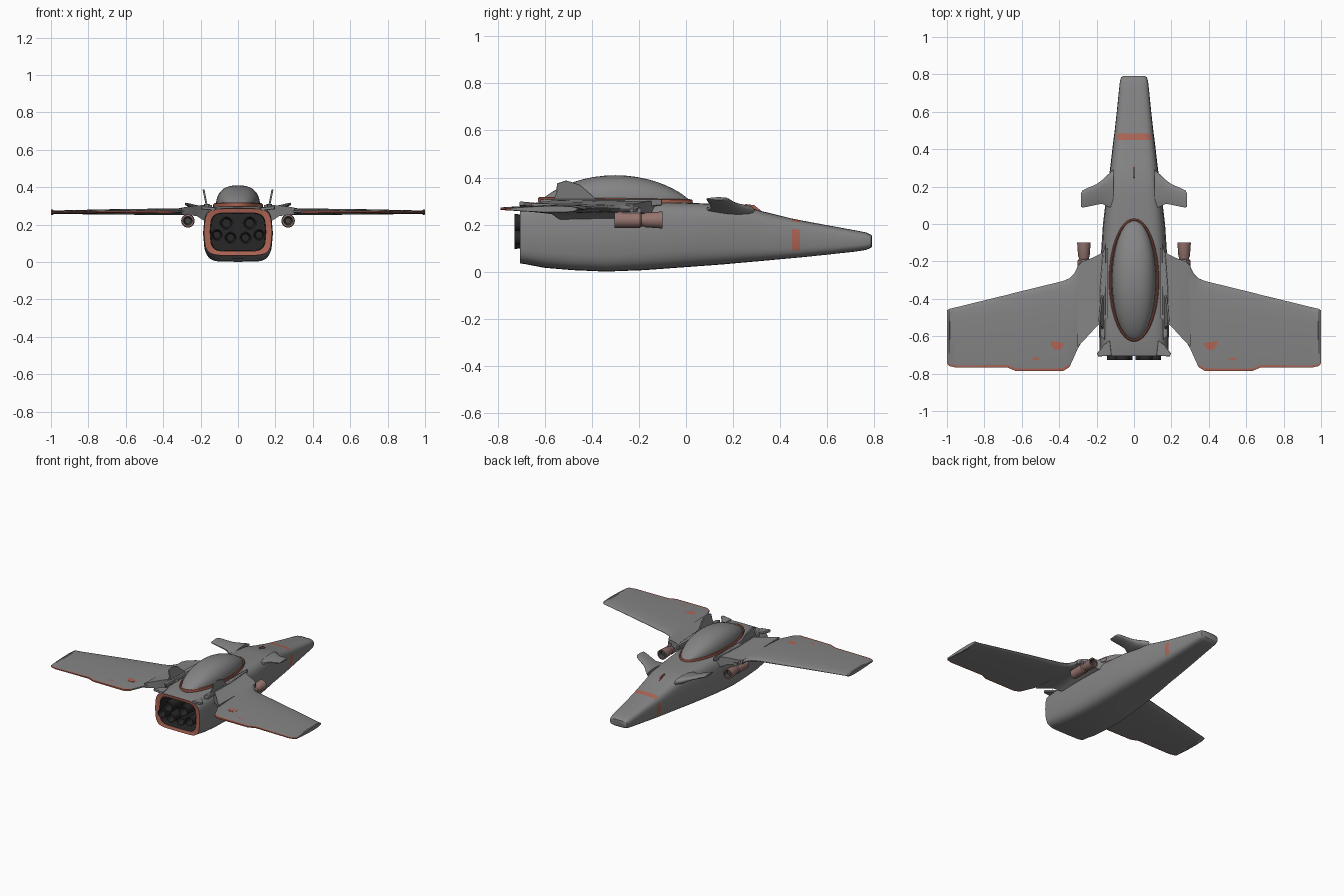
import bpy, bmesh, math
from mathutils import Vector


def mat(name, rgb):
    m = bpy.data.materials.new(name)
    m.diffuse_color = (*rgb, 1)
    return m


GREY = mat("hull grey", (0.23, 0.23, 0.235))
RED = mat("faded red", (0.42, 0.13, 0.09))
PINK = mat("dusty pink", (0.30, 0.175, 0.155))
BLACK = mat("nozzle black", (0.02, 0.02, 0.02))
DARK = mat("dark metal", (0.06, 0.06, 0.06))


def finish(name, bm, mats, mirror=False, bevel=0):
    bmesh.ops.recalc_face_normals(bm, faces=bm.faces[:])
    me = bpy.data.meshes.new(name)
    bm.to_mesh(me)
    bm.free()
    ob = bpy.data.objects.new(name, me)
    bpy.context.collection.objects.link(ob)
    for m in mats:
        me.materials.append(m)
    bpy.ops.object.select_all(action='DESELECT')
    ob.select_set(True)
    bpy.context.view_layer.objects.active = ob
    bpy.ops.object.shade_smooth_by_angle(angle=math.radians(35))
    if bevel:
        b = ob.modifiers.new("bevel", 'BEVEL')
        b.width, b.segments = bevel, 2
    if mirror:
        m = ob.modifiers.new("mirror", 'MIRROR')
        m.use_mirror_merge = False
    return ob


def loft(name, rings, mats, rule=None, mirror=False, closed=False):
    """Skin a list of equal-length rings; rule(band, centre) picks the material."""
    bm = bmesh.new()
    vs = [[bm.verts.new(p) for p in r] for r in rings]
    n = len(vs[0])
    bands = len(vs) if closed else len(vs) - 1
    for i in range(bands):
        a, b = vs[i], vs[(i + 1) % len(vs)]
        for j in range(n):
            k = (j + 1) % n
            f = bm.faces.new((a[j], a[k], b[k], b[j]))
            if rule:
                f.material_index = rule(i, f.calc_center_median())
    if not closed:
        for r, i in ((vs[0], 0), (vs[-1], bands - 1)):
            f = bm.faces.new(r)
            if rule:
                f.material_index = rule(i, f.calc_center_median())
    return finish(name, bm, mats, mirror)


def prism(name, pts, vec, material, mirror=True, bevel=0):
    bm = bmesh.new()
    a = [bm.verts.new(p) for p in pts]
    b = [bm.verts.new(Vector(p) + Vector(vec)) for p in pts]
    bm.faces.new(a)
    bm.faces.new(b)
    for i in range(len(a)):
        j = (i + 1) % len(a)
        bm.faces.new((a[i], a[j], b[j], b[i]))
    return finish(name, bm, [material], mirror, bevel)


def section(y, w, zb, zt, n, taper=0.0, s=1.0, seg=40):
    """Rounded-box cross-section, narrower towards bottom and top by taper."""
    out, zc, h = [], (zb + zt) / 2, (zt - zb) / 2
    for i in range(seg):
        a = 2 * math.pi * i / seg
        c, d = math.cos(a), math.sin(a)
        u = math.copysign(abs(c) ** (2 / n), c)
        v = math.copysign(abs(d) ** (2 / n), d)
        k = 1 - taper * v * v
        out.append((s * w * u * k, y, zc + s * h * v))
    return out


def turned(name, x, z, prof, mats, rule=None, mirror=True, seg=24):
    rings = [[(x + r * math.cos(2 * math.pi * i / seg), y, z + r * math.sin(2 * math.pi * i / seg))
              for i in range(seg)] for y, r in prof]
    return loft(name, rings, mats, rule, mirror)


# Fuselage: recessed engine bay, red rear rim, tapering body, nose
R = (0.182, 0.035, 0.285, 6, 0.09)
hull = [section(-0.58, *R, s=0.80), section(-0.70, *R, s=0.82), section(-0.705, *R)]
for st in [(-0.69, 0.183, 0.034, 0.288, 6, 0.10), (-0.60, 0.186, 0.017, 0.297, 6, 0.11),
           (-0.48, 0.187, 0.007, 0.300, 6, 0.12), (-0.34, 0.185, 0.001, 0.302, 6, 0.12),
           (-0.18, 0.178, 0.007, 0.300, 5.5, 0.12), (0.0, 0.166, 0.020, 0.293, 5, 0.11),
           (0.15, 0.148, 0.031, 0.288, 5, 0.10), (0.24, 0.135, 0.039, 0.282, 5, 0.09),
           (0.32, 0.125, 0.046, 0.258, 5, 0.08), (0.45, 0.110, 0.058, 0.226, 5, 0.08),
           (0.485, 0.105, 0.061, 0.219, 5, 0.08), (0.62, 0.090, 0.075, 0.194, 4.5, 0.07),
           (0.72, 0.080, 0.086, 0.176, 4, 0.06), (0.765, 0.075, 0.093, 0.167, 4, 0.06),
           (0.785, 0.069, 0.102, 0.158, 4, 0.05), (0.79, 0.060, 0.108, 0.152, 4, 0.05)]:
    hull.append(section(*st))


def hull_rule(i, c):
    if i == 0:
        return 2
    if i == 1:
        return 1
    if 0.45 < c.y < 0.485:   # painted nose band: top and both flanks
        if (c.z > 0.2 and abs(c.x) < 0.088) or abs(c.z - 0.138) < 0.045:
            return 1
    return 0


loft("fuselage", hull, [GREY, RED, BLACK], hull_rule)

# Canopy bubble with red sill
us = [math.sin(math.pi * (i / 22 - 0.5)) * 0.998 for i in range(23)]
loft("canopy", [section(-0.30 + 0.318 * u, 0.118 * (1 - u * u) ** 0.5,
                        0.298 - 0.112 * (1 - u * u) ** 0.8,
                        0.298 + 0.112 * (1 - u * u) ** 0.8, 2.4) for u in us], [GREY])
sill = []
for i in range(64):
    a = 2 * math.pi * i / 64
    sill.append([((0.127 + 0.007 * math.cos(b)) * math.cos(a),
                  -0.30 + (0.322 + 0.007 * math.cos(b)) * math.sin(a),
                  0.301 + 0.012 * math.sin(b) - 0.005 * math.sin(a))
                 for b in [k * math.pi / 4 for k in range(8)]])
loft("canopy_sill", sill, [RED], closed=True)

# Wings and canards: (x, leading y, trailing y, z, thickness)
FR = [0, 0.02, 0.08, 0.25, 0.5, 0.78, 0.967, 1]
TH = [0.1, 0.45, 0.8, 1, 0.95, 0.65, 0.36, 0.28]


def foil(x, le, te, z, t):
    top = [(x, le + (te - le) * f, z + t / 2 * h) for f, h in zip(FR, TH)]
    return top + [(x, y, 2 * z - zz) for _, y, zz in reversed(top)]


wing = [(0.285, -0.20, -0.64, 0.270, 0.036), (0.30, -0.225, -0.665, 0.270, 0.036),
        (0.32, -0.265, -0.71, 0.269, 0.036), (0.345, -0.29, -0.765, 0.268, 0.036),
        (0.38, -0.305, -0.787, 0.268, 0.036), (0.63, -0.366, -0.787, 0.268, 0.029),
        (0.68, -0.379, -0.766, 0.268, 0.028), (0.95, -0.445, -0.768, 0.266, 0.020),
        (0.985, -0.453, -0.760, 0.266, 0.020), (0.99, -0.455, -0.757, 0.266, 0.030),
        (1.0, -0.462, -0.745, 0.266, 0.026)]


def wing_rule(i, c):
    te = (wing[i][2] + wing[i + 1][2]) / 2
    return 1 if i > 2 and c.y < te + 0.012 else 0


loft("wings", [foil(*w) for w in wing], [GREY, RED], wing_rule, mirror=True)

canard = [(0.11, 0.29, 0.08, 0.262, 0.045), (0.145, 0.26, 0.095, 0.268, 0.042),
          (0.17, 0.235, 0.108, 0.276, 0.034), (0.20, 0.213, 0.103, 0.286, 0.026),
          (0.25, 0.192, 0.092, 0.301, 0.020), (0.275, 0.180, 0.088, 0.308, 0.016),
          (0.283, 0.165, 0.092, 0.311, 0.012)]
loft("canards", [foil(*c) for c in canard], [GREY], mirror=True)

# Worn paint patches on the wings
for n, (px, py, pr, pz) in enumerate([(0.41, -0.645, 0.036, 0.2815), (0.525, -0.708, 0.027, 0.277)]):
    prism("wing_patch_%d" % n,
          [(px + pr * math.cos(a) * (1 + 0.15 * math.sin(3 * a)), py + 0.8 * pr * math.sin(a), pz)
           for a in [k * math.pi / 5 for k in range(10)]], (0, 0, -0.008), RED)

# Wing root blocks: raised gloves with an underside fillet to the hull
loft("wing_roots", [[(0.14, -0.13, 0.302), (0.14, -0.50, 0.304), (0.14, -0.50, 0.21), (0.14, -0.13, 0.22)],
                    [(0.19, -0.165, 0.300), (0.19, -0.54, 0.304), (0.19, -0.54, 0.225), (0.19, -0.165, 0.235)],
                    [(0.22, -0.18, 0.297), (0.22, -0.57, 0.302), (0.22, -0.57, 0.245), (0.22, -0.18, 0.25)],
                    [(0.275, -0.20, 0.291), (0.275, -0.63, 0.295), (0.275, -0.63, 0.252), (0.275, -0.20, 0.255)],
                    [(0.302, -0.225, 0.284), (0.302, -0.655, 0.290), (0.302, -0.655, 0.254),
                     (0.302, -0.225, 0.256)]], [GREY], mirror=True)

# Upright fins, slightly canted
prism("fins", [(0.160 + 0.2 * (z - 0.29), y, z) for y, z in
               [(-0.57, 0.29), (-0.55, 0.335), (-0.548, 0.375), (-0.51, 0.388), (-0.45, 0.370),
                (-0.41, 0.335), (-0.36, 0.29)]], (0.010, 0, 0), GREY, bevel=0.002)
# Rails running along the deck edges
prism("deck_rails", [(0.150, -0.10, 0.28), (0.168, -0.16, 0.28), (0.182, -0.35, 0.28),
                     (0.178, -0.60, 0.28), (0.155, -0.62, 0.28)], (0, 0, 0.030), GREY, bevel=0.004)
# Flared tabs at the rear corners
prism("rear_tabs", [(0.13, -0.62, 0.275), (0.165, -0.65, 0.278), (0.198, -0.692, 0.282),
                    (0.192, -0.708, 0.282), (0.12, -0.705, 0.275)], (0, 0, 0.016), GREY, bevel=0.003)
# Dorsal blade ahead of the canopy
prism("dorsal_blade", [(-0.004, 0.24, 0.26), (-0.004, 0.25, 0.288), (-0.004, 0.29, 0.283),
                       (-0.004, 0.33, 0.25)], (0.008, 0, 0), RED, mirror=False)

# Side pods under the wing roots
turned("side_pods", 0.268, 0.220,
       [(-0.27, 0.016), (-0.303, 0.024), (-0.303, 0.033), (-0.195, 0.033), (-0.188, 0.027),
        (-0.180, 0.027), (-0.172, 0.031), (-0.10, 0.036), (-0.10, 0.027), (-0.13, 0.022)],
       [PINK, DARK], lambda i, c: 1 if i in (0, 8) else 0)
prism("pod_pylons", [(0.255, -0.27, 0.24), (0.281, -0.27, 0.24), (0.281, -0.19, 0.24), (0.255, -0.19, 0.24)],
      (0, 0, 0.03), GREY)

# Engine nozzles: two large above, four smaller below
for n, (x, z, r) in enumerate([(0.062, 0.208, 0.038), (0.040, 0.130, 0.033), (0.113, 0.145, 0.032)]):
    turned("nozzles_%d" % n, x, z,
           [(-0.57, r), (-0.70, r * 0.92), (-0.728, r), (-0.728, r * 0.84), (-0.67, r * 0.6)],
           [BLACK, DARK], lambda i, c: 1 if i == 2 else 0)
